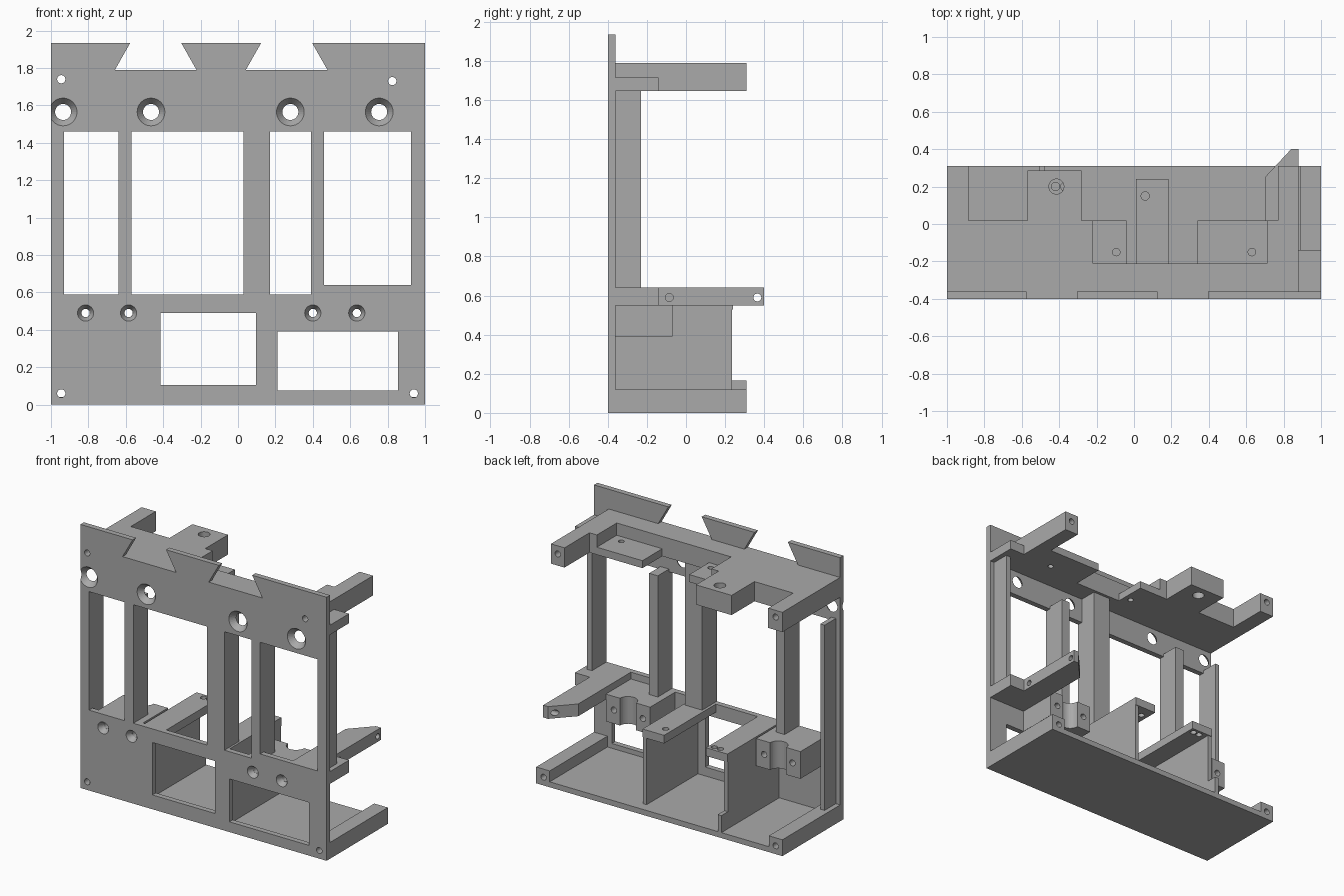
import bpy, bmesh
from mathutils import Matrix, Vector

cube = bpy.data.objects.get("Cube")
if cube:
    bpy.data.objects.remove(cube, do_unlink=True)

grey = bpy.data.materials.new("plain grey")
grey.use_nodes = True
grey.diffuse_color = (0.4, 0.4, 0.4, 1)
grey.node_tree.nodes["Principled BSDF"].inputs["Base Color"].default_value = (0.4, 0.4, 0.4, 1)


def finish(name, bm):
    bmesh.ops.recalc_face_normals(bm, faces=bm.faces)
    mesh = bpy.data.meshes.new(name)
    bm.to_mesh(mesh)
    bm.free()
    mesh.materials.append(grey)
    obj = bpy.data.objects.new(name, mesh)
    bpy.context.collection.objects.link(obj)
    return obj


def add_box(bm, x, y, z):
    lo, hi = Vector((x[0], y[0], z[0])), Vector((x[1], y[1], z[1]))
    m = Matrix.Translation((lo + hi) / 2) @ Matrix.Diagonal((*(hi - lo), 1))
    bmesh.ops.create_cube(bm, size=1, matrix=m)


def add_rod(bm, start, end, r1, r2=None):
    a, b = Vector(start), Vector(end)
    turn = (b - a).to_track_quat('Z', 'Y').to_matrix().to_4x4()
    bmesh.ops.create_cone(bm, cap_ends=True, segments=32, radius1=r1, radius2=r2 or r1,
                          depth=(b - a).length, matrix=Matrix.Translation((a + b) / 2) @ turn)


def box(name, x, y, z):
    bm = bmesh.new()
    add_box(bm, x, y, z)
    return finish(name, bm)


def add_prism(bm, points, lo, hi, upright=False):
    # upright: profile in x-z swept along y; otherwise x-y swept along z
    place = (lambda u, v, w: (u, w, v)) if upright else (lambda u, v, w: (u, v, w))
    face = bm.faces.new([bm.verts.new(place(u, v, lo)) for u, v in points])
    moved = bmesh.ops.extrude_face_region(bm, geom=[face])["geom"]
    bmesh.ops.translate(bm, vec=place(0, 0, hi - lo),
                        verts=[g for g in moved if isinstance(g, bmesh.types.BMVert)])


def prism(name, points, lo, hi, upright=False):
    bm = bmesh.new()
    add_prism(bm, points, lo, hi, upright)
    return finish(name, bm)


def cut(obj, bm):
    cutter = finish("cutter", bm)
    cutter.hide_render = True
    mod = obj.modifiers.new("cut", 'BOOLEAN')
    mod.operation, mod.solver, mod.object = 'DIFFERENCE', 'EXACT', cutter
    bpy.context.view_layer.objects.active = obj
    bpy.ops.object.modifier_apply(modifier=mod.name)
    bpy.data.objects.remove(cutter, do_unlink=True)


def drill(obj, *rods):
    bm = bmesh.new()
    for rod in rods:
        add_rod(bm, *rod)
    cut(obj, bm)


def along_y(x, z, r=0.022):
    return (x, -0.5, z), (x, 0.5, z), r


def along_z(x, y, r):
    return (x, y, 0.4), (x, y, 1.9), r


FRONT, BACK = -0.40, -0.36
TOP_PINS = [(-0.945, 1.74), (0.825, 1.73)]
LOW_PINS = [(-0.945, 0.06), (0.94, 0.06)]
BOLTS = [-0.815, -0.585, 0.40, 0.635]

# Front panel with windows, dovetail notches and countersunk holes
panel = box("front_panel", (-1, 1), (FRONT, BACK), (0, 1.935))
bm = bmesh.new()
for x0, x1, z0, z1 in [(-0.93, -0.64, 0.59, 1.46), (-0.57, 0.03, 0.59, 1.46),
                       (0.17, 0.39, 0.59, 1.46), (0.46, 0.925, 0.64, 1.46),
                       (-0.415, 0.095, 0.105, 0.49), (0.21, 0.855, 0.075, 0.39)]:
    add_box(bm, (x0, x1), (-0.5, -0.3), (z0, z1))
for c in (-0.44, 0.26):
    add_prism(bm, [(c - 0.218, 1.79), (c + 0.218, 1.79), (c + 0.13, 1.945), (c - 0.13, 1.945)],
              -0.5, -0.3, True)
for x in (-0.935, -0.465, 0.28, 0.755):
    add_rod(bm, (x, FRONT - 0.001, 1.565), (x, BACK + 0.001, 1.565), 0.075, 0.042)
for x in BOLTS:
    add_rod(bm, (x, FRONT - 0.001, 0.49), (x, BACK + 0.001, 0.49), 0.044, 0.022)
for x, z in TOP_PINS + LOW_PINS:
    add_rod(bm, *along_y(x, z))
cut(panel, bm)

# Floor with side rails
box("floor", (-1, 1), (BACK, 0.31), (0, 0.04))
for name, x0, x1, pin in [("right_rail", -1, -0.89, LOW_PINS[0]), ("left_rail", 0.89, 1, LOW_PINS[1])]:
    drill(box(name, (x0, x1), (BACK, 0.31), (0, 0.12)), along_y(*pin))

# Upper shelf with two arms and a tongue
shelf = prism("upper_shelf", [
    (-1, BACK), (0.88, BACK), (0.88, 0.31), (0.77, 0.31), (0.77, 0.02), (0.71, 0.02),
    (0.71, -0.21), (-0.22, -0.21), (-0.22, 0.02), (-0.28, 0.02), (-0.28, 0.285),
    (-0.57, 0.285), (-0.57, 0.02), (-0.885, 0.02), (-0.885, 0.31), (-1, 0.31)], 1.645, 1.79)
drill(shelf, *[along_y(x, z) for x, z in TOP_PINS], along_z(-0.415, 0.2, 0.04))

# Thin recessed tabs on the shelf
for name, x0, x1, hole in [("left_tab", 0.34, 0.71, 0.63), ("middle_tab", -0.22, -0.04, -0.095)]:
    drill(box(name, (x0, x1), (-0.21, 0.02), (1.645, 1.70)), along_z(hole, -0.15, 0.02))
drill(box("upper_side_lug", (0.88, 1), (BACK, -0.14), (1.645, 1.715)),
      ((0.85, -0.085, 1.68), (1.1, -0.085, 1.68), 0.02))

# Lower arm with a chamfered end and side lug
arm = prism("lower_arm", [(0.70, BACK), (1, BACK), (1, -0.14), (0.88, -0.14), (0.88, 0.40),
                          (0.84, 0.40), (0.70, 0.25)], 0.55, 0.64)
drill(arm, *[((0.75, y, 0.59), (1.1, y, 0.59), 0.02) for y in (-0.085, 0.365)])

# Upright ribs between the windows
for i, (x0, x1, z0, z1) in enumerate([(-0.965, -0.93, 0.12, 1.48), (-0.64, -0.57, 0.59, 1.48),
                                      (0.03, 0.17, 0.57, 1.645), (0.39, 0.46, 0.59, 1.48),
                                      (0.925, 0.965, 0.64, 1.645)]):
    box(f"rib_{i + 1}", (x0, x1), (BACK, -0.23), (z0, z1))

# Clamp blocks with a vertical groove between two bolt holes
for name, c, holes in [("right_clamp", -0.70, BOLTS[:2]), ("left_clamp", 0.52, BOLTS[2:])]:
    block = box(name, (c - 0.18, c + 0.18), (BACK, -0.07), (0.39, 0.59))
    drill(block, ((c, -0.07, 0.3), (c, -0.07, 0.7), 0.065), *[along_y(x, 0.49) for x in holes])

# Partition walls, each with a drilled ledge
for name, x0, x1, wall, holes in [
        ("middle", 0.01, 0.185, 0.155, [(0.06, 0.15)]),
        ("right", -0.505, -0.33, -0.505, [(-0.42, 0.2), (-0.37, 0.2)])]:
    box(name + "_wall", (wall, wall + 0.03), (BACK, 0.235), (0.04, 0.53))
    ledge = box(name + "_ledge", (x0, x1), (BACK, 0.24), (0.53, 0.59))
    drill(ledge, *[along_z(x, y, 0.022) for x, y in holes])
box("wall_foot", (-0.505, -0.475), (0.235, 0.31), (0.04, 0.165))
